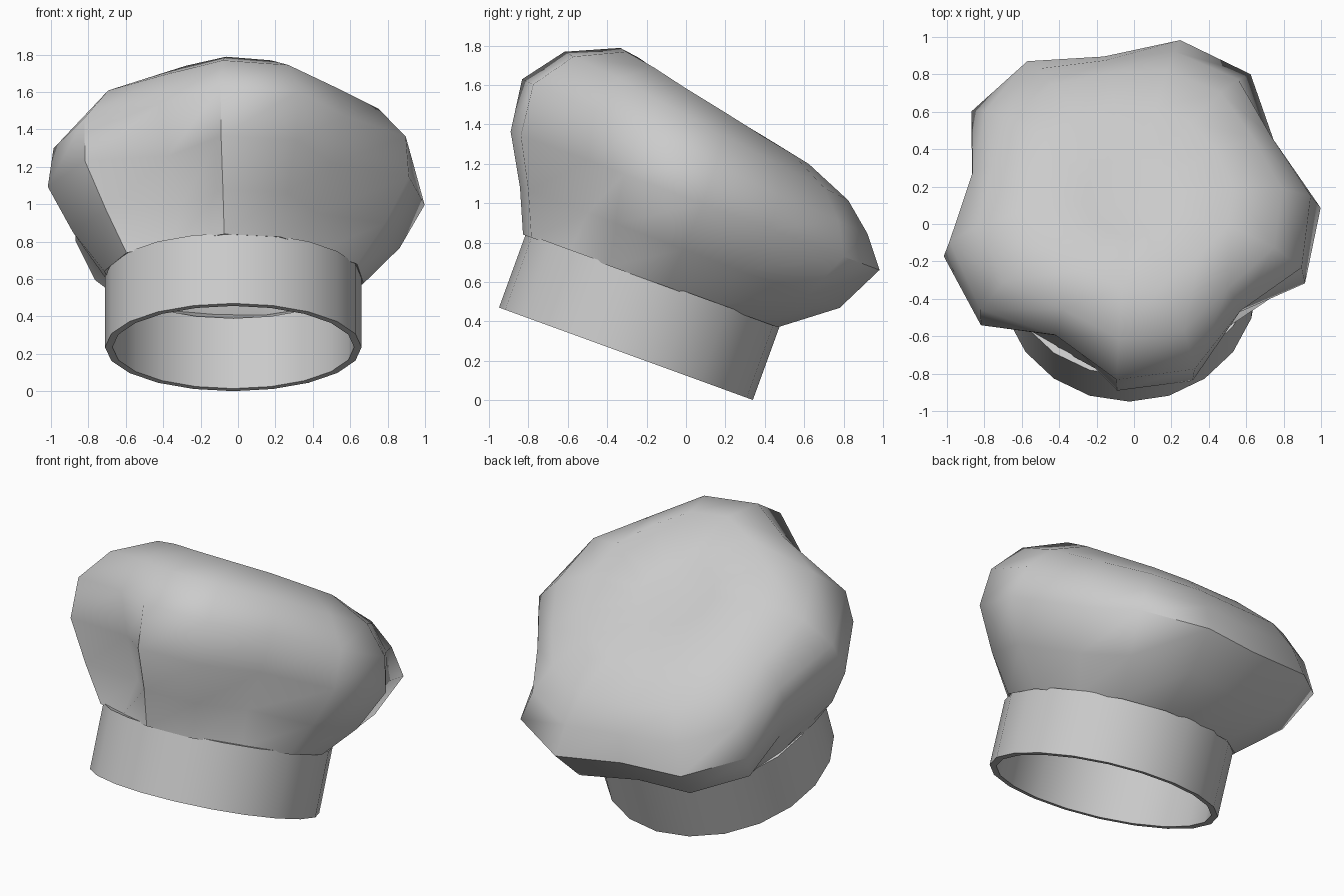
import bpy, bmesh
from math import sin, cos, radians
from mathutils import Matrix, Vector

if "Cube" in bpy.data.objects:
    bpy.data.objects.remove(bpy.data.objects["Cube"])

cloth = bpy.data.materials.new("grey_cloth")
cloth.use_nodes = True
COLOUR = (0.6, 0.6, 0.6, 1)
cloth.diffuse_color = COLOUR
cloth.node_tree.nodes["Principled BSDF"].inputs["Base Color"].default_value = COLOUR

# The whole hat leans back around the centre of its opening
LEAN = Matrix.Translation((-0.025, -0.305, 0.235)) @ Matrix.Rotation(radians(-20), 4, 'X')
BAND_RADIUS, BAND_HEIGHT, WALL = 0.686, 0.4, 0.04


def polar(radius, degrees, height):
    """Point around the hat axis; degrees run from the front towards the left side."""
    a = radians(degrees)
    return Vector((radius * sin(a), -radius * cos(a), height))


def cloth_object(name, rings, top=None, smooth=35):
    """Skin a stack of rings, close it with an optional top point, thicken inwards."""
    bm = bmesh.new()
    loops = [[bm.verts.new(LEAN @ p) for p in ring] for ring in rings]
    n = len(loops[0])
    for low, high in zip(loops, loops[1:]):
        for i in range(n):
            j = (i + 1) % n
            bm.faces.new((low[i], low[j], high[j], high[i]))
    if top is not None:
        peak = bm.verts.new(LEAN @ top)
        for i in range(n):
            bm.faces.new((loops[-1][i], loops[-1][(i + 1) % n], peak))
    mesh = bpy.data.meshes.new(name)
    bm.to_mesh(mesh)
    bm.free()
    mesh.materials.append(cloth)
    obj = bpy.data.objects.new(name, mesh)
    bpy.context.collection.objects.link(obj)
    shell = obj.modifiers.new("wall", 'SOLIDIFY')
    shell.thickness = WALL
    shell.offset = -1
    bpy.ops.object.select_all(action='DESELECT')
    obj.select_set(True)
    bpy.context.view_layer.objects.active = obj
    bpy.ops.object.modifier_apply(modifier="wall")
    bpy.ops.object.shade_smooth_by_angle(angle=radians(smooth))


# Head band
cloth_object("head_band", [[polar(BAND_RADIUS, i * 18, h) for i in range(20)]
                           for h in (0, BAND_HEIGHT)])

# Puffed crown: radius, height, crease depth, push to the back, lift at the front
PROFILE = [
    (0.70, 0.39, 0.06, 0.00, 0.00),
    (0.885, 0.60, 0.20, 0.10, 0.01),
    (1.02, 0.85, 0.18, 0.08, 0.01),
    (0.975, 1.06, 0.12, 0.00, 0.07),
    (0.82, 1.225, 0.08, 0.00, 0.11),
    (0.56, 1.335, 0.05, 0.00, 0.115),
    (0.24, 1.31, 0.02, 0.00, 0.04),
]
VALLEYS = (-29, 46, 121, 188, 254, 331)


def crown_ring(radius, height, crease, push, lift):
    ring = []
    for start, end in zip(VALLEYS, VALLEYS[1:]):
        for step in range(3):
            angle = start + (end - start) * step / 3
            front = cos(radians(angle))
            r = radius * (1 - push * front)
            if step == 0:               # crease between two lobes, deeper in front
                r *= 1 - crease * (1 + 0.4 * front)
            ring.append(polar(r, angle, height + lift * front))
    return ring


cloth_object("puffed_crown", [crown_ring(*row) for row in PROFILE],
             top=Vector((0, 0, 1.29)), smooth=50)
